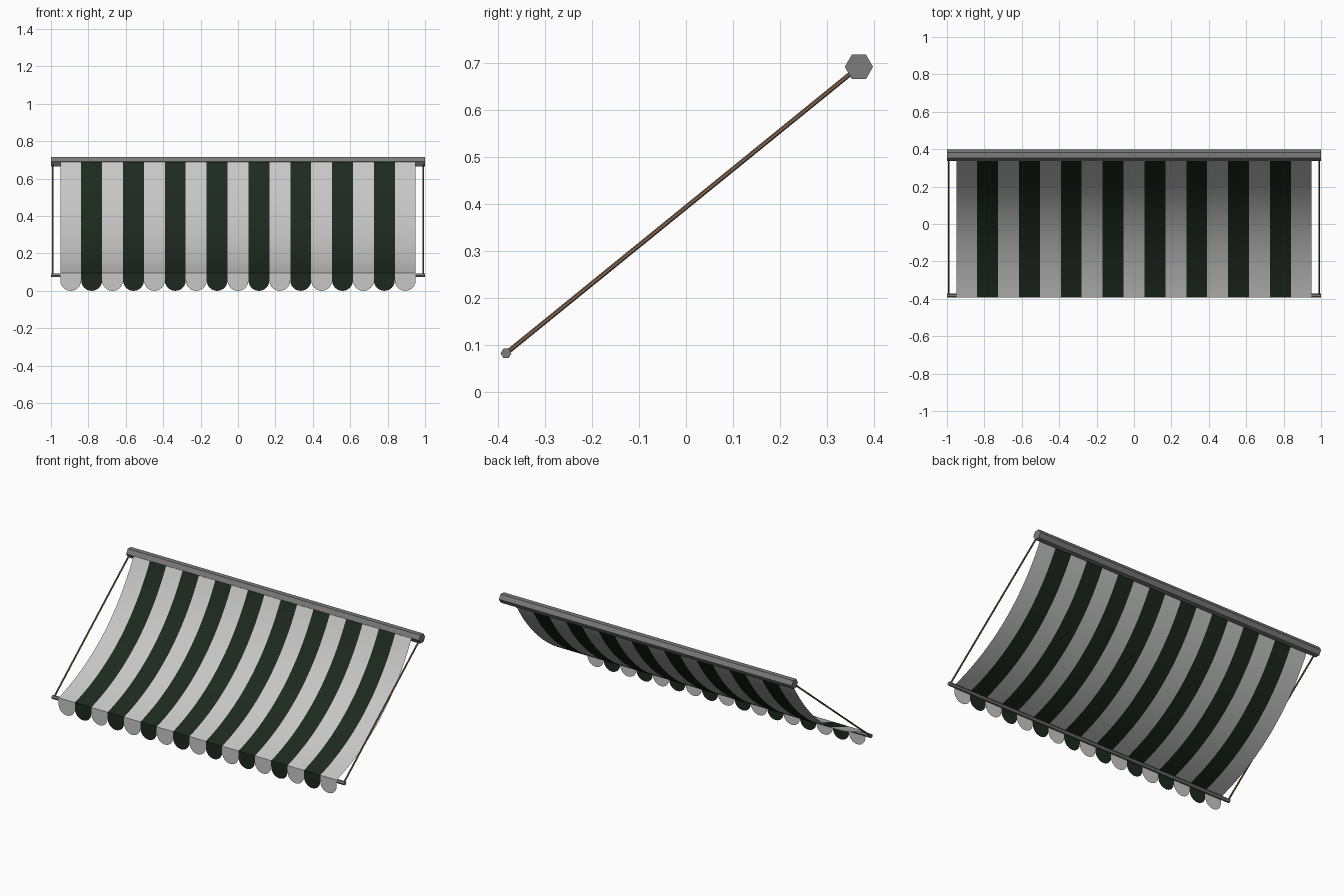
import bpy, bmesh, math
from mathutils import Vector

if "Cube" in bpy.data.objects:
    bpy.data.objects.remove(bpy.data.objects["Cube"])


def material(name, rgb):
    m = bpy.data.materials.new(name)
    m.use_nodes = True
    m.diffuse_color = (*rgb, 1)
    m.node_tree.nodes["Principled BSDF"].inputs["Base Color"].default_value = (*rgb, 1)
    return m


WHITE = material("off_white_canvas", (0.57, 0.57, 0.57))
GREEN = material("dark_green_canvas", (0.012, 0.022, 0.013))
GREY = material("grey_metal", (0.2, 0.2, 0.2))
BROWN = material("brown_metal", (0.22, 0.13, 0.08))

ROLLER = Vector((0, 0.367, 0.691))
FRONT = Vector((0, -0.382, 0.083))
STRIPES, HALF = 17, 0.95
WIDTH = 2 * HALF / STRIPES


def rod(name, start, end, radius, mat):
    """Six-sided rod between two points."""
    axis = end - start
    bpy.ops.mesh.primitive_cylinder_add(vertices=6, radius=radius, depth=axis.length,
                                        location=(start + end) / 2)
    ob = bpy.context.object
    ob.name = name
    ob.rotation_euler = axis.to_track_quat('Z', 'Y').to_euler()
    ob.data.materials.append(mat)
    return ob


def finish(name, bm):
    me = bpy.data.meshes.new(name)
    bm.to_mesh(me)
    bm.free()
    ob = bpy.data.objects.new(name, me)
    bpy.context.collection.objects.link(ob)
    me.materials.append(WHITE)
    me.materials.append(GREEN)
    return ob


# Roller, front bar and side arms
side = Vector((1, 0, 0))
for name, centre, radius in (("roller", ROLLER, 0.03), ("front_bar", FRONT, 0.0115)):
    bar = rod(name, centre - side, centre + side, radius, GREY)
    bar.rotation_euler = (0, math.radians(90), 0)
for name, x in (("left_arm", 0.99), ("right_arm", -0.99)):
    rod(name, ROLLER + side * x, FRONT + side * x, 0.005, BROWN)

# Sagging striped canopy
top, low = Vector((0, 0.337, 0.69)), Vector((0, -0.394, 0.095))
chord = low - top
down = Vector((0, chord.z, -chord.y)).normalized()
SAG, STEPS = 0.1, 24
bm = bmesh.new()
rows = []
for j in range(STEPS + 1):
    t = j / STEPS
    p = top + chord * t - down * SAG * 4 * t * (1 - t) * -1 if down.z < 0 else \
        top + chord * t - down * SAG * 4 * t * (1 - t)
    rows.append([bm.verts.new((-HALF + i * WIDTH, p.y, p.z)) for i in range(STRIPES + 1)])
for upper, lower in zip(rows, rows[1:]):
    for i in range(STRIPES):
        f = bm.faces.new((upper[i], lower[i], lower[i + 1], upper[i + 1]))
        f.material_index = i % 2
        f.smooth = True
finish("canopy", bm)

# Hanging scalloped valance
bm = bmesh.new()
r = WIDTH / 2
for i in range(STRIPES):
    cx = -HALF + (i + 0.5) * WIDTH
    outline = [(cx + r, low.z), (cx - r, low.z)]
    for k in range(13):
        a = math.pi * (1 + k / 12)
        outline.append((cx + r * math.cos(a), r * (1 + math.sin(a))))
    f = bm.faces.new([bm.verts.new((x, low.y, z)) for x, z in outline])
    f.material_index = i % 2
finish("valance", bm)
